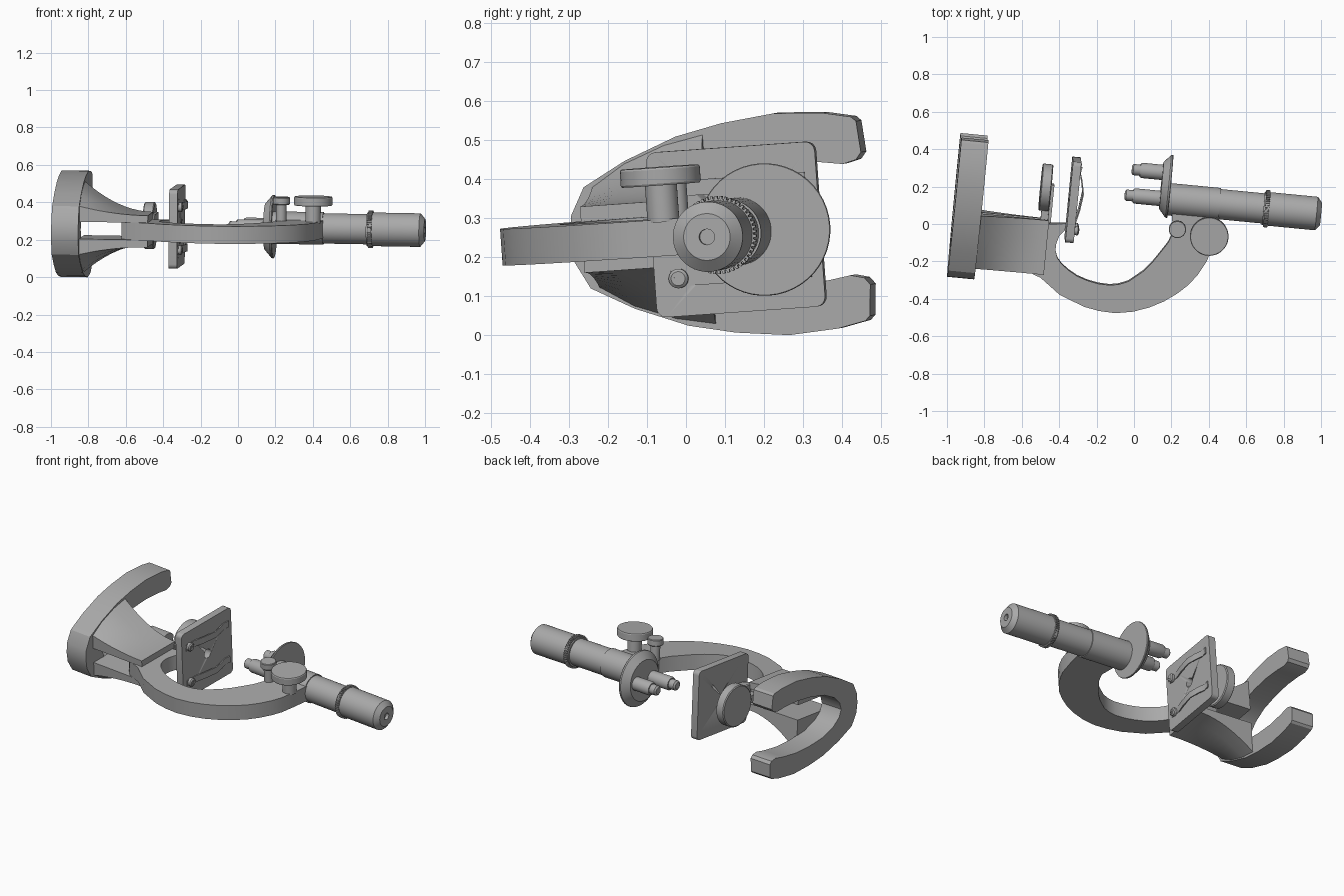
import bpy, bmesh, math
from mathutils import Matrix

if "Cube" in bpy.data.objects:
    bpy.data.objects.remove(bpy.data.objects["Cube"])

# The whole instrument lies on its side, slightly turned
PLACE = (Matrix.Translation((0, 0, 0.2575)) @ Matrix.Rotation(math.radians(-5.6), 4, 'Z')
         @ Matrix.Rotation(math.radians(4), 4, 'X') @ Matrix.Rotation(math.radians(1), 4, 'Y'))
grey = bpy.data.materials.new("metal_grey")
grey.diffuse_color = (0.4, 0.4, 0.4, 1)
grey.use_nodes = True
grey.node_tree.nodes["Principled BSDF"].inputs["Base Color"].default_value = grey.diffuse_color


def loft(name, rings):
    """Skin a list of equal-length rings and cap both ends."""
    bm = bmesh.new()
    vs = [[bm.verts.new(p) for p in r] for r in rings]
    n = len(rings[0])
    for a, b in zip(vs, vs[1:]):
        for i in range(n):
            j = (i + 1) % n
            bm.faces.new((a[i], a[j], b[j], b[i]))
    bm.faces.new(vs[0][::-1])
    bm.faces.new(vs[-1])
    bmesh.ops.recalc_face_normals(bm, faces=bm.faces)
    bm.transform(PLACE)
    me = bpy.data.meshes.new(name)
    bm.to_mesh(me)
    bm.free()
    me.materials.append(grey)
    ob = bpy.data.objects.new(name, me)
    bpy.context.collection.objects.link(ob)
    bpy.ops.object.select_all(action='DESELECT')
    ob.select_set(True)
    bpy.context.view_layer.objects.active = ob
    bpy.ops.object.shade_smooth_by_angle(angle=math.radians(30))
    return ob


def prism_x(name, pts, x0, x1):
    return loft(name, [[(x, y, z) for y, z in pts] for x in (x0, x1)])


def prism_z(name, pts, z0, z1):
    return loft(name, [[(x, y, z) for x, y in pts] for z in (z0, z1)])


def box(name, x0, x1, y0, y1, z0, z1):
    return prism_x(name, [(y0, z0), (y1, z0), (y1, z1), (y0, z1)], x0, x1)


def turn(n):
    return [(math.cos(2 * math.pi * i / n), math.sin(2 * math.pi * i / n)) for i in range(n)]


def lathe_x(name, y, z, prof, n=40):
    return loft(name, [[(x, y + r * c, z + r * s) for c, s in turn(n)] for x, r in prof])


def lathe_z(name, x, y, prof, n=40):
    return loft(name, [[(x + r * c, y + r * s, z) for c, s in turn(n)] for z, r in prof])


# Horseshoe foot, mirrored half outline
outer = [(-.378, 0), (-.372, .06), (-.335, .13), (-.225, .19), (-.09, .243), (.03, .269),
         (.167, .285), (.293, .277), (.365, .262), (.377, .25)]
inner = [(.384, .17), (.37, .152), (.335, .143), (.27, .153), (.16, .16), (.04, .152),
         (-.08, .13), (-.17, .09), (-.22, .045), (-.235, 0)]
half = outer + inner
lower = [(y, -z) for y, z in half[1:-1]]
prism_x("foot", half + lower[::-1], -.967, -.822)

# Two flared cheeks holding the arm
foot_edge = [(-.312, .13), (-.225, .185), (-.12, .225), (-.02, .245)]
for side, label in ((1, "upper"), (-1, "lower")):
    rings = []
    for k in range(11):
        t = k / 10
        x = -.825 + .37 * t
        edge = [(x, y, side * (.085 + (w - .085) * (1 - t) ** 2)) for y, w in foot_edge]
        rings.append(edge + [(x, -.02, side * .046), (x, -.312, side * .046)])
    loft("cheek_" + label, rings)

# Curved arm
arm = [(-.617, -.06), (-.60, -.26), (-.56, -.30), (-.47, -.332), (-.361, -.412), (-.225, -.464),
       (-.14, -.479), (-.053, -.482), (.04, -.465), (.123, -.435), (.2, -.394), (.265, -.346),
       (.32, -.295), (.365, -.235), (.40, -.17), (.423, -.109), (.44, .0), (.45, .1), (.19, .1),
       (.213, -.019), (.19, -.08), (.154, -.136), (.115, -.195), (.074, -.244), (.0, -.306),
       (-.05, -.327), (-.098, -.336), (-.16, -.334), (-.219, -.323), (-.275, -.305),
       (-.324, -.278), (-.365, -.248), (-.39, -.219), (-.405, -.18), (-.404, -.14),
       (-.392, -.099), (-.365, -.066), (-.362, -.03)]
prism_z("arm", arm, -.047, .047)

# Body tube with eyepiece
TY = .15
lathe_x("body_tube", TY, 0, [(.165, .087), (.445, .087), (.445, .081), (.69, .081)])
lathe_x("eyepiece", TY, 0, [(.68, .09), (.965, .09), (.99, .06), (.99, .02), (.97, .02)])
knurl = [(TY + r * math.cos(a), r * math.sin(a)) for i in range(50)
         for r, a in ((.1, 2 * math.pi * i / 50), (.1, 2 * math.pi * (i + .5) / 50),
                      (.093, 2 * math.pi * (i + .55) / 50), (.093, 2 * math.pi * (i + .95) / 50))]
prism_x("knurled_ring", knurl, .687, .71)

# Revolving nosepiece and its two objectives
lathe_x("nosepiece", .219, 0, [(.125, .125), (.162, .168), (.17, .17), (.174, .168)], 48)
for label, y, dx in (("long", TY, -.025), ("short", .29, 0)):
    lathe_x("objective_" + label, y, 0, [(-.04 + dx, .02), (-.032 + dx, .03), (.005 + dx, .03),
                                         (.005 + dx, .036), (.015 + dx, .041), (.13, .041)], 28)

# Focus knobs
lathe_z("coarse_stem", .404, -.016, [(.04, .041), (.14, .041)])
lathe_z("coarse_knob", .404, -.016, [(.135, .1), (.14, .103), (.176, .103), (.181, .1)])
lathe_z("fine_stem", .231, .005, [(.04, .028), (.14, .028)], 28)
lathe_z("fine_knob", .231, .005, [(.135, .043), (.139, .046), (.171, .046), (.175, .043)], 28)

# Stage plate with rounded corners and a light hole
corner = []
for cy, cz, a0 in ((.29, .187, 0), (-.095, .187, 90), (-.095, -.187, 180), (.29, -.187, 270)):
    for k in range(5):
        a = math.radians(a0 + k * 22.5)
        corner.append((cy + .025 * math.cos(a), cz + .025 * math.sin(a)))
stage = prism_x("stage", corner, -.36, -.315)
cutter = lathe_x("stage_hole_cutter", .1, 0, [(-.4, .028), (-.28, .028)], 24)
cutter.hide_render = True
cutter.hide_viewport = True
cut = stage.modifiers.new("hole", 'BOOLEAN')
cut.object = cutter
cut.solver = 'EXACT'

# Spring clips and their cross-head screws
path = [(-.085, -.312), (-.02, -.312), (.05, -.296), (.14, -.284), (.2, -.296), (.25, -.312), (.285, -.306)]
for side, label in ((1, "upper"), (-1, "lower")):
    z = side * .115
    loft("clip_" + label, [[(x, y, z - .02), (x, y, z + .02), (x - .007, y, z + .02),
                            (x - .007, y, z - .02)] for y, x in path])
    lathe_x("screw_" + label, -.057, z, [(-.32, .025), (-.298, .025), (-.292, .018)], 24)
    box("screw_slot_a_" + label, -.293, -.290, -.07, -.044, z - .003, z + .003)
    box("screw_slot_b_" + label, -.293, -.290, -.06, -.054, z - .013, z + .013)

# Mirror under the stage and its holder
lathe_x("mirror", TY, 0, [(-.517, .12), (-.512, .126), (-.465, .126), (-.46, .12)], 40)
box("mirror_holder", -.462, -.445, -.03, .17, -.07, .07)
box("mirror_stem", -.50, -.45, -.06, .06, -.022, .022)
